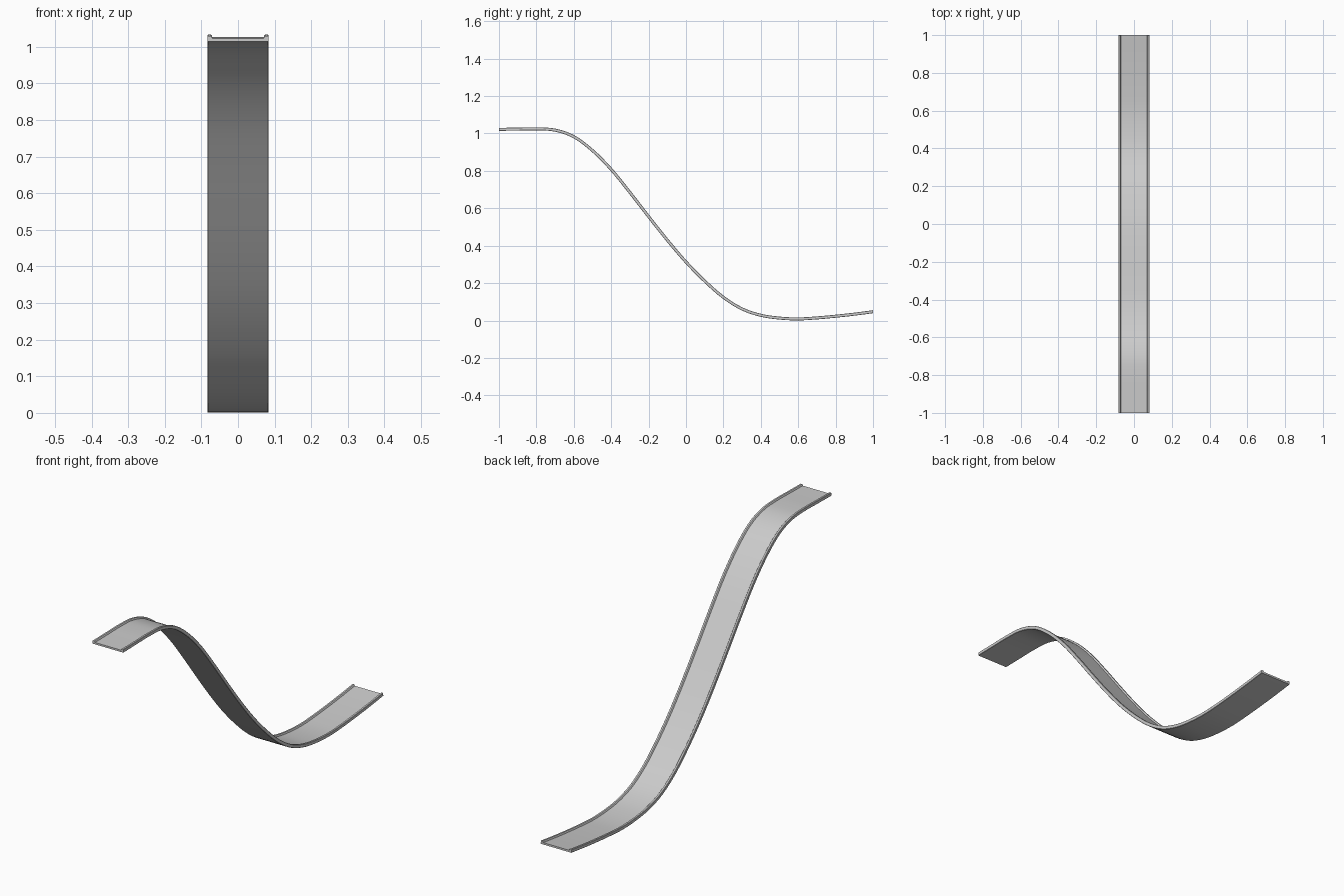
import bpy, bmesh
from mathutils import Vector
from mathutils.geometry import interpolate_bezier

if "Cube" in bpy.data.objects:
    bpy.data.objects.remove(bpy.data.objects["Cube"])

# Side path (y, z) through the middle of the channel thickness
path = [(-1, 1.022), (-0.9, 1.0235), (-0.8, 1.025), (-0.7, 1.018), (-0.6, 0.983),
        (-0.5, 0.909), (-0.4, 0.808), (-0.3, 0.685), (-0.2, 0.556), (-0.1, 0.430),
        (0, 0.313), (0.1, 0.211), (0.2, 0.124), (0.3, 0.062), (0.4, 0.028),
        (0.5, 0.013), (0.6, 0.0085), (0.7, 0.014), (0.8, 0.023), (0.9, 0.034), (1, 0.047)]

# Right half of the channel cross-section (x, offset along normal)
half = [(0.070, 0.001), (0.072, 0.0065), (0.0735, 0.008), (0.0815, 0.008),
        (0.083, 0.0065), (0.083, -0.0065), (0.0815, -0.008)]
section = half + [(-x, n) for x, n in reversed(half)]


def smooth_path(points, steps):
    pts = [Vector((0, y, z)) for y, z in points]
    last = len(pts) - 1
    tans = [(pts[min(i + 1, last)] - pts[max(i - 1, 0)]) / (min(i + 1, last) - max(i - 1, 0))
            for i in range(last + 1)]
    out = []
    for i in range(last):
        seg = interpolate_bezier(pts[i], pts[i] + tans[i] / 3,
                                 pts[i + 1] - tans[i + 1] / 3, pts[i + 1], steps + 1)
        out += seg[:-1]
    return out + [pts[-1]]


# Sweep the channel along the path
line = smooth_path(path, 4)
bm = bmesh.new()
rings = []
for i, p in enumerate(line):
    t = (line[min(i + 1, len(line) - 1)] - line[max(i - 1, 0)]).normalized()
    normal = Vector((0, -t.z, t.y))
    ring = []
    for x, n in section:
        co = p + normal * n + Vector((x, 0, 0))
        co.y = max(-1, min(1, co.y))
        ring.append(bm.verts.new(co))
    rings.append(ring)
for a, b in zip(rings, rings[1:]):
    for k in range(len(section)):
        j = (k + 1) % len(section)
        bm.faces.new((a[k], a[j], b[j], b[k]))
# End caps
bm.faces.new(rings[0])
bm.faces.new(rings[-1])
bmesh.ops.recalc_face_normals(bm, faces=bm.faces)
mesh = bpy.data.meshes.new("slide_channel")
bm.to_mesh(mesh)
bm.free()
slide = bpy.data.objects.new("slide_channel", mesh)
bpy.context.collection.objects.link(slide)

# Smooth along the sweep, sharp at the edges
bpy.context.view_layer.objects.active = slide
slide.select_set(True)
bpy.ops.object.shade_smooth_by_angle(angle=0.5)
